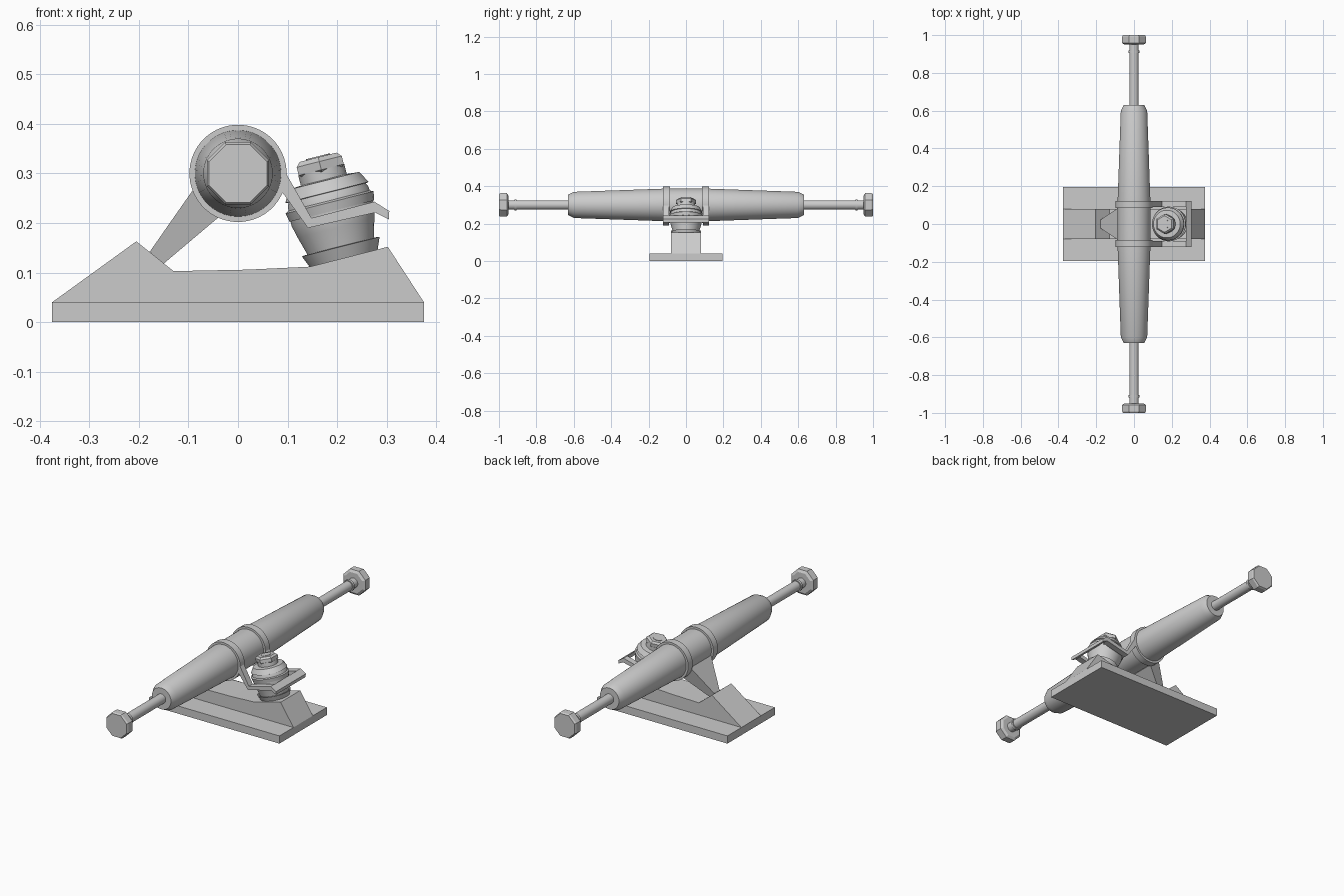
import bpy, bmesh, math
from mathutils import Matrix, Vector

if "Cube" in bpy.data.objects:
    bpy.data.objects.remove(bpy.data.objects["Cube"])


def finish(name, bm, matrix=None, smooth=False):
    bmesh.ops.remove_doubles(bm, verts=bm.verts, dist=1e-5)
    bmesh.ops.recalc_face_normals(bm, faces=bm.faces)
    me = bpy.data.meshes.new(name)
    bm.to_mesh(me)
    bm.free()
    if matrix is not None:
        me.transform(matrix)
    ob = bpy.data.objects.new(name, me)
    bpy.context.collection.objects.link(ob)
    if smooth:
        bpy.ops.object.select_all(action='DESELECT')
        ob.select_set(True)
        bpy.context.view_layer.objects.active = ob
        bpy.ops.object.shade_smooth_by_angle(angle=math.radians(30))
    return ob


def loft(name, rings, closed=False, matrix=None, smooth=False):
    """Skin a list of equal-length rings; cap the ends unless closed."""
    bm = bmesh.new()
    vs = [[bm.verts.new(p) for p in r] for r in rings]
    n = len(rings[0])
    pairs = list(zip(vs, vs[1:])) + ([(vs[-1], vs[0])] if closed else [])
    for a, b in pairs:
        for i in range(n):
            j = (i + 1) % n
            bm.faces.new((a[i], a[j], b[j], b[i]))
    if not closed:
        bm.faces.new(vs[0])
        bm.faces.new(vs[-1])
    return finish(name, bm, matrix, smooth)


def prism(name, pts, y0, y1):
    """Extrude an x-z profile along y."""
    return loft(name, [[(x, y, z) for x, z in pts] for y in (y0, y1)])


def lathe(name, profile, matrix, n=40, closed=False):
    """Turn an (r, t) profile about the local z axis."""
    off = math.pi / n
    rings = [[(r * math.cos(2 * math.pi * i / n + off),
               r * math.sin(2 * math.pi * i / n + off), t) for i in range(n)]
             for r, t in profile]
    return loft(name, rings, closed, matrix, n > 8)


# Base plate and raised block with sloped seats
prism("base_plate", [(-.375, 0), (.375, 0), (.375, .04), (-.375, .04)], -.195, .195)
prism("base_block", [(-.375, .04), (-.205, .163), (-.13, .103), (.02, .106),
                     (.145, .112), (.302, .152), (.375, .04)], -.08, .08)

# Hanger tube, axle, collars and nuts along y
along_y = Matrix.Translation((0, 0, .3)) @ Matrix.Rotation(-math.pi / 2, 4, 'X')
half = [(.055, .63), (.070, .60), (.087, .12)]
lathe("hanger_tube", [(r, -t) for r, t in half] + half[::-1], along_y, 48)
lathe("axle", [(.025, -.97), (.025, .97)], along_y, 24)
for side, s in (("front", -1), ("back", 1)):
    lathe(side + "_hanger_ring", [(.098, s * .085), (.098, s * .122),
          (.08, s * .122), (.08, s * .085)], along_y, 48, True)
    lathe(side + "_axle_collar", [(.030, s * .905), (.030, s * .918)], along_y, 24)
    lathe(side + "_axle_nut", [(.055, s * .95), (.068, s * .958),
          (.068, s * .992), (.063, s)], along_y, 8)

# Pivot arm tapering from the hanger to the rear seat
top = [(-.085, .275), (-.035, .215)]
tip = [(-.178, .142), (-.150, .118)]
loft("pivot_arm", [
    [(a[0], -w, a[1]), (a[0], w, a[1]), (b[0], w, b[1]), (b[0], -w, b[1])]
    for (a, b), w in ((top, .085), (tip, .022))])

# Yoke arms bending round the bushings, with a cross bar
arm = [(.090, .300), (.098, .298), (.148, .210), (.275, .243),
       (.281, .222), (.141, .190), (.085, .268)]
for side, s in (("front", -1), ("back", 1)):
    prism(side + "_yoke_arm", arm, s * .09, s * .122)
prism("yoke_bar", [(.275, .243), (.305, .224), (.304, .207), (.279, .220)],
      -.122, .122)

# Tilted kingpin stack
tilt = Matrix.Translation((.2135, 0, .127)) @ Matrix.Rotation(-math.radians(14.2), 4, 'Y')
lathe("lower_cup_washer", [(.001, 0), (.070, 0), (.081, .026), (.077, .027),
                           (.067, .010), (.001, .010)], tilt)
lathe("lower_bushing", [(.066, .008), (.070, .03), (.080, .065), (.086, .09),
                        (.086, .105)], tilt)
lathe("middle_washer", [(.088, .100), (.092, .118), (.084, .122)], tilt)
lathe("upper_bushing", [(.085, .115), (.084, .130), (.074, .152)], tilt)
lathe("upper_cup_washer", [(.084, .138), (.087, .139), (.073, .163), (.05, .165)], tilt)
lathe("nut_base", [(.048, .160), (.048, .186)], tilt, 32)
lathe("kingpin_nut", [(.046, .180), (.054, .186), (.054, .203), (.044, .212)], tilt, 6)
lathe("kingpin", [(.025, .0), (.025, .214)], tilt, 24)
